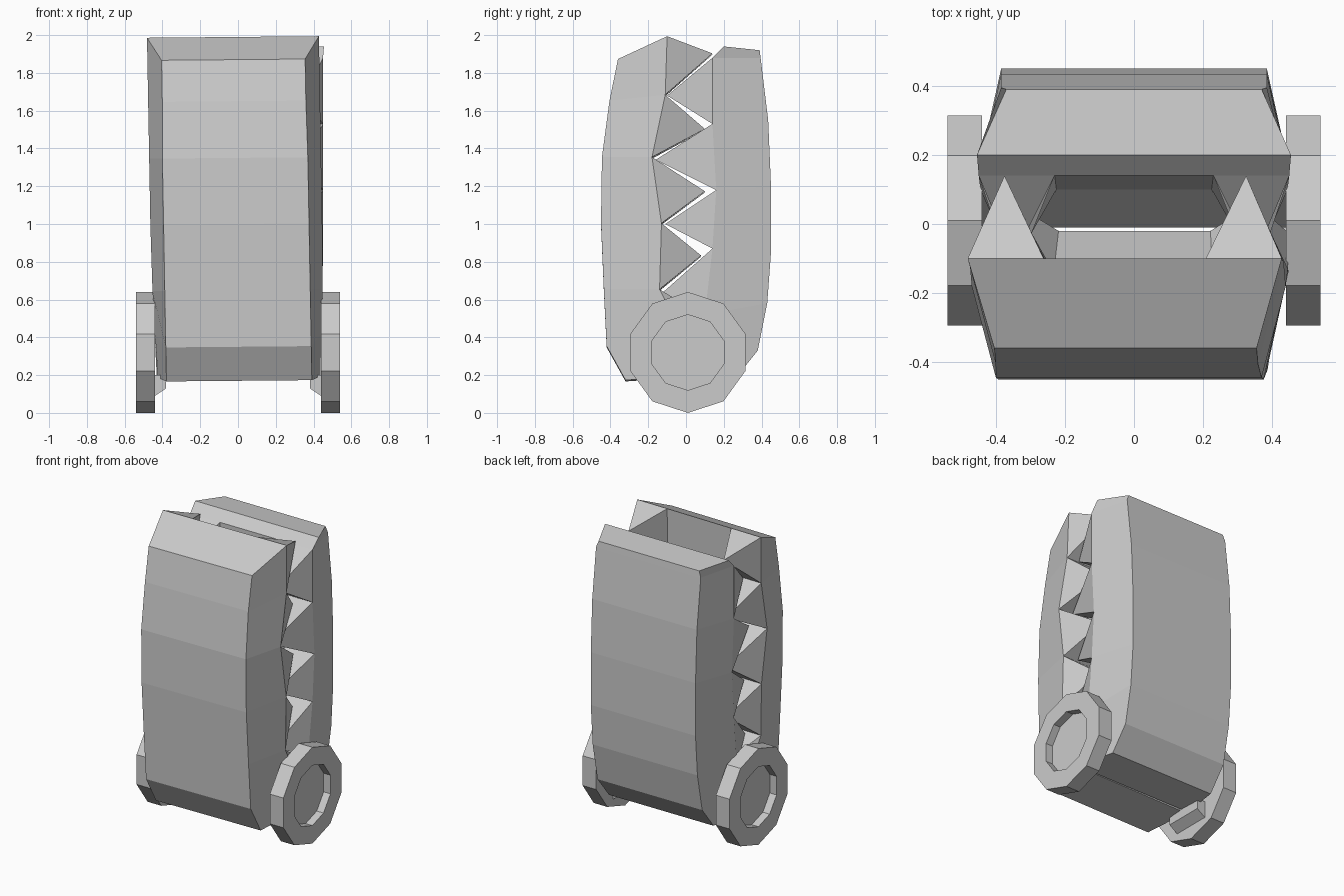
import bpy, bmesh, math
from mathutils import Vector

if "Cube" in bpy.data.objects:
    bpy.data.objects.remove(bpy.data.objects["Cube"])


def finish(name, bm):
    bmesh.ops.recalc_face_normals(bm, faces=bm.faces)
    me = bpy.data.meshes.new(name)
    bm.to_mesh(me)
    bm.free()
    ob = bpy.data.objects.new(name, me)
    bpy.context.collection.objects.link(ob)
    return ob


def jaw(name, rows, tips, first, lean):
    """rows: (outer y, z, half width, inner y, z, half width), lofted top to bottom.
    tips: (y, z) of the tooth between consecutive rows, starting at row `first`."""
    bm = bmesh.new()

    def vert(x, y, z):
        return bm.verts.new((x - lean * (z - 0.5), y, z + lean * 0.5 * x))

    loops = []
    for yo, zo, wo, yi, zi, wi in rows:
        loops.append([vert(-wo, yo, zo), vert(wo, yo, zo),
                      vert(wi, yi, zi), vert(-wi, yi, zi)])
    for a, b in zip(loops, loops[1:]):
        for i in range(4):
            j = (i + 1) % 4
            bm.faces.new((a[i], a[j], b[j], b[i]))
    bm.faces.new(loops[0])
    bm.faces.new(loops[-1])
    bmesh.ops.recalc_face_normals(bm, faces=bm.faces)

    # pyramid teeth along both side rims
    for k, (ty, tz) in enumerate(tips):
        up, lo = rows[first + k], rows[first + k + 1]
        for s in (-1, 1):
            base = [vert(s * up[5], up[3], up[4]), vert(s * (up[5] - 0.22), up[3], up[4]),
                    vert(s * (lo[5] - 0.22), lo[3], lo[4]), vert(s * lo[5], lo[3], lo[4])]
            tip = vert(s * 0.35, ty, tz)
            for i in range(4):
                bm.faces.new((base[i], base[(i + 1) % 4], tip))
            bm.faces.new(base)
    return finish(name, bm)


# front jaw, leaning slightly sideways
jaw("front_jaw", [
    (-0.36, 1.87, 0.38, -0.10, 1.99, 0.455),
    (-0.405, 1.65, 0.38, -0.11, 1.68, 0.455),
    (-0.445, 1.35, 0.385, -0.18, 1.35, 0.455),
    (-0.45, 1.00, 0.385, -0.13, 1.00, 0.455),
    (-0.435, 0.65, 0.385, -0.14, 0.65, 0.45),
    (-0.42, 0.35, 0.385, -0.02, 0.42, 0.44),
    (-0.32, 0.17, 0.385, -0.02, 0.19, 0.43),
], [(0.14, 1.90), (0.10, 1.50), (0.10, 1.17), (0.08, 0.83), (0.06, 0.53)], 0, 0.018)

# back jaw
jaw("back_jaw", [
    (0.39, 1.92, 0.37, 0.20, 1.94, 0.455),
    (0.395, 1.88, 0.385, 0.14, 1.88, 0.45),
    (0.435, 1.55, 0.385, 0.14, 1.53, 0.45),
    (0.45, 1.20, 0.385, 0.16, 1.18, 0.45),
    (0.45, 0.85, 0.385, 0.14, 0.87, 0.45),
    (0.43, 0.58, 0.385, 0.10, 0.52, 0.445),
    (0.38, 0.33, 0.385, -0.01, 0.38, 0.44),
    (0.26, 0.18, 0.385, -0.01, 0.19, 0.43),
], [(-0.10, 1.68), (-0.16, 1.34), (-0.11, 1.00), (-0.12, 0.64)], 1, 0.0)

# ten-sided hinge discs with a recessed outer face, and wedge brackets
for side, s in (("left", -1), ("right", 1)):
    bm = bmesh.new()
    rings = []
    for x, r in ((0.44, 0.32), (0.54, 0.32), (0.54, 0.20), (0.49, 0.20)):
        rings.append([bm.verts.new((s * x, 0.01 + r * math.cos(math.pi * (0.5 + i / 5)),
                                    0.32 + r * math.sin(math.pi * (0.5 + i / 5))))
                      for i in range(10)])
    for a, b in zip(rings, rings[1:]):
        for i in range(10):
            j = (i + 1) % 10
            bm.faces.new((a[i], a[j], b[j], b[i]))
    bm.faces.new(rings[0])
    bm.faces.new(rings[-1])
    finish(side + "_hinge_disc", bm)

    bm = bmesh.new()
    ends = [[bm.verts.new((s * x, y, z)) for x, z in
             ((0.38, 0.20), (0.38, 0.13), (0.44, 0.09), (0.44, 0.20))] for y in (-0.12, 0.14)]
    for i in range(4):
        j = (i + 1) % 4
        bm.faces.new((ends[0][i], ends[0][j], ends[1][j], ends[1][i]))
    for e in ends:
        bm.faces.new(e)
    finish(side + "_hinge_bracket", bm)
